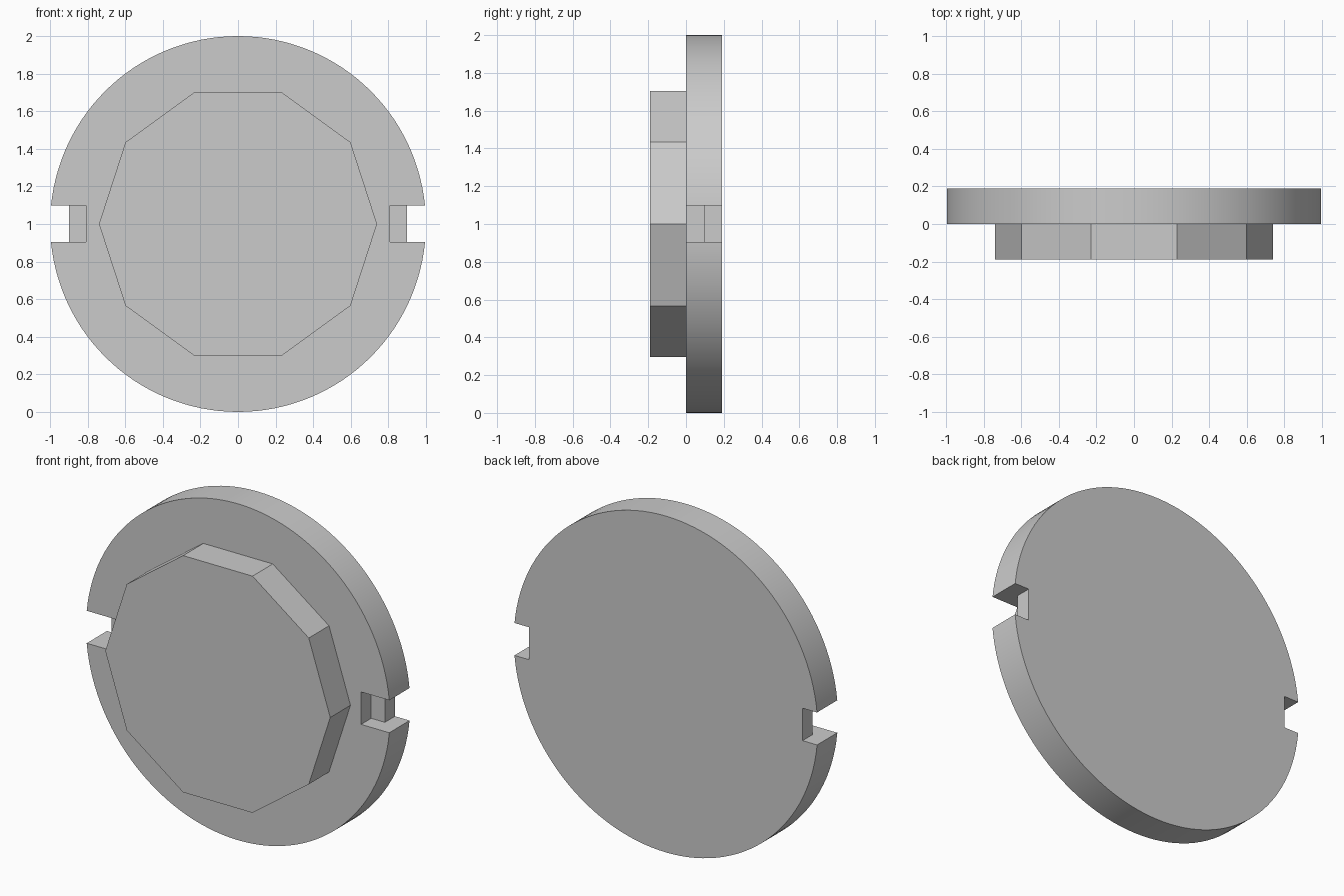
import bpy, math
from mathutils import Matrix

if "Cube" in bpy.data.objects:
    bpy.data.objects.remove(bpy.data.objects["Cube"])

CENTRE_Z = 1.0
THICK = 0.19

grey = bpy.data.materials.new("plain_grey")
grey.use_nodes = True
colour = (0.6, 0.6, 0.6, 1)
grey.diffuse_color = colour
grey.node_tree.nodes["Principled BSDF"].inputs["Base Color"].default_value = colour


def disc(name, sides, radius, y0, y1):
    """Prism whose axis runs front to back, with a corner on the +x axis."""
    bpy.ops.mesh.primitive_cylinder_add(vertices=sides, radius=radius, depth=y1 - y0)
    ob = bpy.context.object
    ob.name = ob.data.name = name
    turn = math.pi / 2 if sides % 4 else 0
    ob.data.transform(Matrix.Translation((0, (y0 + y1) / 2, CENTRE_Z))
                      @ Matrix.Rotation(math.pi / 2, 4, 'X')
                      @ Matrix.Rotation(turn, 4, 'Z'))
    ob.data.materials.append(grey)
    return ob


def cut_box(target, x0, x1, y0, y1, z0, z1):
    """Subtract a box from the target and discard the cutter."""
    bpy.ops.mesh.primitive_cube_add(
        size=1, location=((x0 + x1) / 2, (y0 + y1) / 2, (z0 + z1) / 2))
    cutter = bpy.context.object
    cutter.scale = (abs(x1 - x0), y1 - y0, z1 - z0)
    cutter.hide_render = True
    bpy.context.view_layer.objects.active = target
    mod = target.modifiers.new("notch", 'BOOLEAN')
    mod.operation = 'DIFFERENCE'
    mod.solver = 'EXACT'
    mod.object = cutter
    bpy.ops.object.modifier_apply(modifier=mod.name)
    bpy.data.objects.remove(cutter)


# Round back plate with a stepped notch on each side
plate = disc("back_plate", 128, 1.0, 0, THICK)
for side in (-1, 1):
    cut_box(plate, side * 0.90, side * 1.2, -0.1, 0.4, 0.905, 1.098)
    cut_box(plate, side * 0.81, side * 1.2, -0.1, THICK / 2, 0.905, 1.098)
bpy.ops.object.select_all(action='DESELECT')
plate.select_set(True)
bpy.context.view_layer.objects.active = plate
bpy.ops.object.shade_smooth_by_angle(angle=math.radians(30))

# Ten-sided raised boss on the front
disc("front_boss", 10, 0.74, -THICK, 0)
